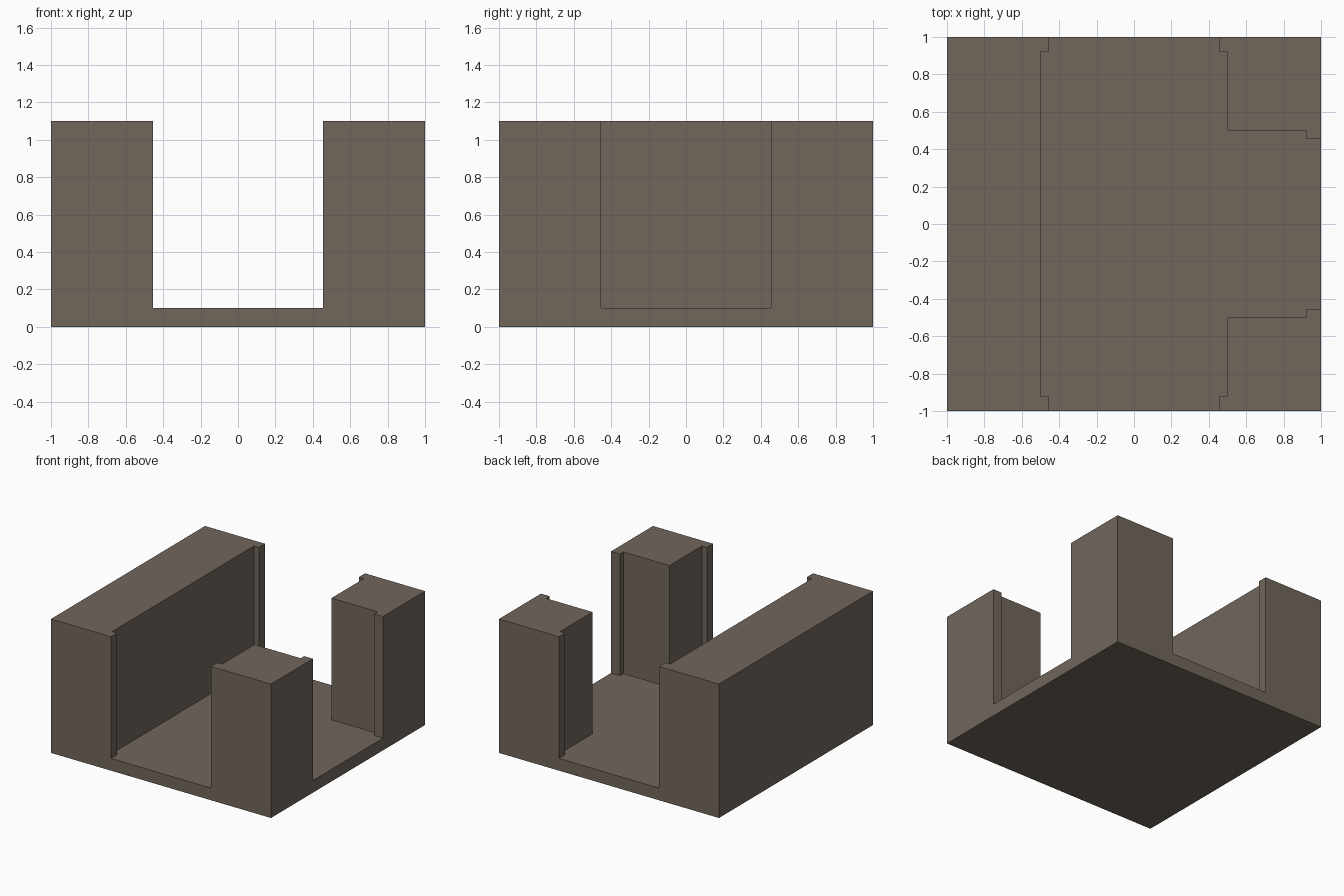
import bpy, bmesh

if "Cube" in bpy.data.objects:
    bpy.data.objects.remove(bpy.data.objects["Cube"])

stone = bpy.data.materials.new("grey_brown_stone")
stone.diffuse_color = (0.165, 0.136, 0.108, 1)
stone.use_nodes = True
stone.node_tree.nodes["Principled BSDF"].inputs["Base Color"].default_value = stone.diffuse_color


def prism(name, outline, z0, z1):
    """Extrude a counter-clockwise outline from z0 to z1."""
    bm = bmesh.new()
    base = bm.faces.new([bm.verts.new((x, y, z0)) for x, y in outline])
    ext = bmesh.ops.extrude_face_region(bm, geom=[base], use_keep_orig=True)
    top = [g for g in ext["geom"] if isinstance(g, bmesh.types.BMVert)]
    bmesh.ops.translate(bm, verts=top, vec=(0, 0, z1 - z0))
    bmesh.ops.recalc_face_normals(bm, faces=bm.faces[:])
    me = bpy.data.meshes.new(name)
    bm.to_mesh(me)
    bm.free()
    me.materials.append(stone)
    ob = bpy.data.objects.new(name, me)
    bpy.context.collection.objects.link(ob)
    return ob


# Solid block: floor slab, side wall and two corner pillars
tile = prism("junction_tile", [(-1, -1), (1, -1), (1, 1), (-1, 1)], 0, 1.1)

# T-shaped corridor with narrow door lips at each open end
IN, OUT, LIP, END = 0.455, 0.5, 0.92, 1.1
half = [(END, IN), (LIP, IN), (LIP, OUT), (OUT, OUT), (OUT, LIP),
        (IN, LIP), (IN, END), (-IN, END), (-IN, LIP), (-OUT, LIP)]
outline = half + [(x, -y) for x, y in reversed(half)]
cutter = prism("corridor_cutter", outline, 0.1, 1.3)
cutter.hide_render = True

mod = tile.modifiers.new("corridor", 'BOOLEAN')
mod.operation = 'DIFFERENCE'
mod.solver = 'EXACT'
mod.object = cutter

# Bake the cut and drop the cutter
dg = bpy.context.evaluated_depsgraph_get()
baked = bpy.data.meshes.new_from_object(tile.evaluated_get(dg))
tile.modifiers.clear()
tile.data = baked
bpy.data.objects.remove(cutter)
